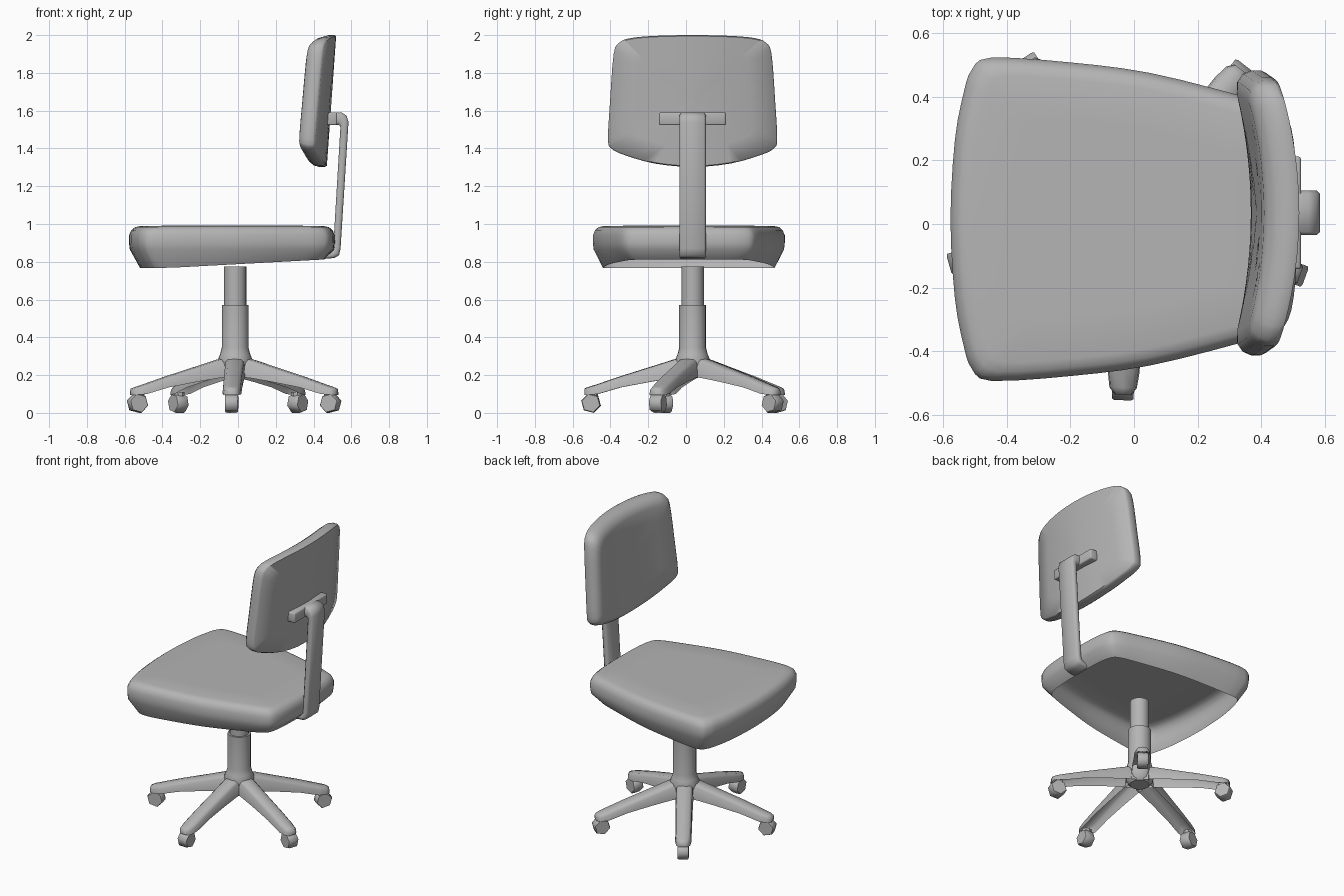
import bpy, bmesh, math
from mathutils import Vector, Matrix

if "Cube" in bpy.data.objects:
    bpy.data.objects.remove(bpy.data.objects["Cube"])

CX, CY = -0.015, 0.035   # axis of the pedestal

# Dark grey shared by every part
grey = bpy.data.materials.new("dark_grey")
grey.diffuse_color = (0.46, 0.46, 0.46, 1)
grey.use_nodes = True
grey.node_tree.nodes["Principled BSDF"].inputs["Base Color"].default_value = grey.diffuse_color


def finish(bm, name, angle=40):
    bmesh.ops.recalc_face_normals(bm, faces=bm.faces)
    me = bpy.data.meshes.new(name)
    bm.to_mesh(me)
    bm.free()
    me.materials.append(grey)
    ob = bpy.data.objects.new(name, me)
    bpy.context.collection.objects.link(ob)
    bpy.ops.object.select_all(action='DESELECT')
    ob.select_set(True)
    bpy.context.view_layer.objects.active = ob
    bpy.ops.object.shade_smooth_by_angle(angle=math.radians(angle))
    return ob


def loft(name, rings, cap_start=True, cap_end=True, closed=True, angle=40):
    """Skin a list of equally long point rings."""
    bm = bmesh.new()
    vs = [[bm.verts.new(p) for p in r] for r in rings]
    n = len(rings[0])
    for a, b in zip(vs, vs[1:]):
        for i in range(n if closed else n - 1):
            j = (i + 1) % n
            bm.faces.new((a[i], a[j], b[j], b[i]))
    if cap_start:
        bm.faces.new(vs[0][::-1])
    if cap_end:
        bm.faces.new(vs[-1])
    return finish(bm, name, angle)


def mirrored(half):
    """Half outline (a, b>=0) -> full closed outline, mirrored in b."""
    return half + [(a, -b) for a, b in half[-2:0:-1]]


def smooth(pts, steps=3):
    """Closed Catmull-Rom through the points."""
    out, n = [], len(pts)
    for i in range(n):
        p0, p1, p2, p3 = (Vector(pts[(i + k) % n]) for k in (-1, 0, 1, 2))
        for s in range(steps):
            t = s / steps
            out.append(0.5 * (2 * p1 + (p2 - p0) * t + (2 * p0 - 5 * p1 + 4 * p2 - p3) * t * t
                              + (3 * p1 - p0 - 3 * p2 + p3) * t ** 3))
    return out


# Seat: tapered cushion shell, open underneath
seat_line = smooth(mirrored([(-.577, 0), (-.563, .25), (-.535, .40), (-.51, .47), (-.45, .508),
                             (-.2, .493), (.05, .46), (.33, .39), (.44, .355), (.485, .315),
                             (.507, .2), (.513, 0)]), 3)


def seat_ring(inset, z):
    k = 1 - inset / 0.52
    ring = []
    for p in seat_line:
        x = -.03 + (p.x + .03) * k
        low = .768 + .045 * min(1, max(0, (x + .36) / .83))
        ring.append((x, .015 + p.y * k, low if z is None else z))
    return ring


loft("seat", [seat_ring(i, z) for i, z in
              ((.055, None), (.004, .865), (0, .90), (0, .94), (.012, .968), (.03, .983), (.06, .99),
               (.2, .991), (.4, .991))], cap_start=False, angle=60)

# Backrest: rounded pad, tilted and wrapped around the sitter
back_line = smooth(mirrored([(2.0, 0), (1.996, .2), (1.984, .33), (1.96, .388), (1.90, .418),
                             (1.65, .437), (1.45, .448), (1.40, .43), (1.365, .36),
                             (1.32, .2), (1.302, 0)]), 3)


def back_ring(scale, t):
    ring = []
    for p in back_line:
        u, z = p.y * scale, 1.65 + (p.x - 1.65) * scale
        x = .47 + .05 * (z - 1.3) / .7 - .07 * (u / .44) ** 2 - t
        ring.append((x, CY + u, z))
    return ring


loft("backrest", [back_ring(s, t) for s, t in
                  ((.02, 0), (.35, 0), (.7, 0), (.985, 0), (1, .012), (1, .04), (.975, .07),
                   (.92, .095), (.83, .107), (.6, .11), (.3, .11), (.02, .11))], angle=60)

# Support strap: bent flat bar from seat to backrest
outer = [(.45, .815), (.51, .82), (.535, .835), (.543, .87), (.585, 1.54), (.575, 1.573),
         (.55, 1.59), (.48, 1.59)]
inner = [(.45, .85), (.485, .853), (.50, .865), (.505, .89), (.542, 1.51), (.54, 1.52),
         (.53, 1.525), (.48, 1.525)]


def strap_ring(o, i):
    """Rounded rectangular section between the outer and inner bend."""
    o, i = Vector(o), Vector(i)
    ring = []
    for f, y in ((0, -.06), (0, .06), (.25, .07), (.75, .07), (1, .06), (1, -.06), (.75, -.07),
                 (.25, -.07)):
        p = o.lerp(i, f)
        ring.append((p.x, CY + y, p.y))
    return ring


loft("back_support", [strap_ring(o, i) for o, i in zip(outer, inner)], angle=70)

# Cross bar behind the backrest
bm = bmesh.new()
bmesh.ops.create_cube(bm, size=1, matrix=Matrix.Translation((.490, CY, 1.557))
                      @ Matrix.Diagonal((.07, .354, .068, 1)))
bmesh.ops.bevel(bm, geom=bm.edges[:], offset=.008, segments=2, affect='EDGES', profile=.5)
finish(bm, "cross_bar", 60)

# Pedestal: hub flare, outer sleeve and inner gas tube
N = 20
column = [(.06, .19), (.08, .21), (.095, .275), (.08, .31), (.071, .345), (.071, .572),
          (.059, .572), (.059, .775)]
loft("column", [[(CX + r * math.cos(k * math.tau / N), CY + r * math.sin(k * math.tau / N), z)
                 for k in range(N)] for r, z in column])

# Five-star base: channel-shaped arms with hexagonal casters
arm = [(.04, .055, .295, .19), (.10, .054, .283, .185), (.22, .052, .245, .165),
       (.38, .051, .195, .135), (.50, .050, .154, .100), (.55, .043, .138, .096),
       (.572, .026, .130, .096)]   # radius, half width, top, bottom
for k in range(5):
    turn = Matrix.Translation((CX, CY, 0)) @ Matrix.Rotation(math.radians(-92 + 72 * k), 4, 'Z')
    rings = []
    for r, w, top, low in arm:
        rings.append([turn @ Vector((r, y, z)) for y, z in
                      ((-w, low), (-w * .92, top - .018), (-w * .65, top - .003), (0, top),
                       (w * .65, top - .003), (w * .92, top - .018), (w, low))])
    loft(f"base_arm_{k + 1}", rings, cap_start=False, closed=False, angle=75)
    # Caster wheel, axle across the arm
    loft(f"caster_{k + 1}", [[turn @ Vector((.538 + .053 * s * math.cos(a * math.tau / 6 + .25), y,
                                             .0515 + .053 * s * math.sin(a * math.tau / 6 + .25)))
                              for a in range(6)]
                             for y, s in ((-.034, .92), (-.026, 1), (.026, 1), (.034, .92))], angle=65)
    # Short stem joining caster and arm
    loft(f"caster_stem_{k + 1}", [[turn @ Vector((.53 + .03 * math.cos(a * math.tau / 8),
                                                  .03 * math.sin(a * math.tau / 8), z))
                                   for a in range(8)] for z in (.06, .11)])
